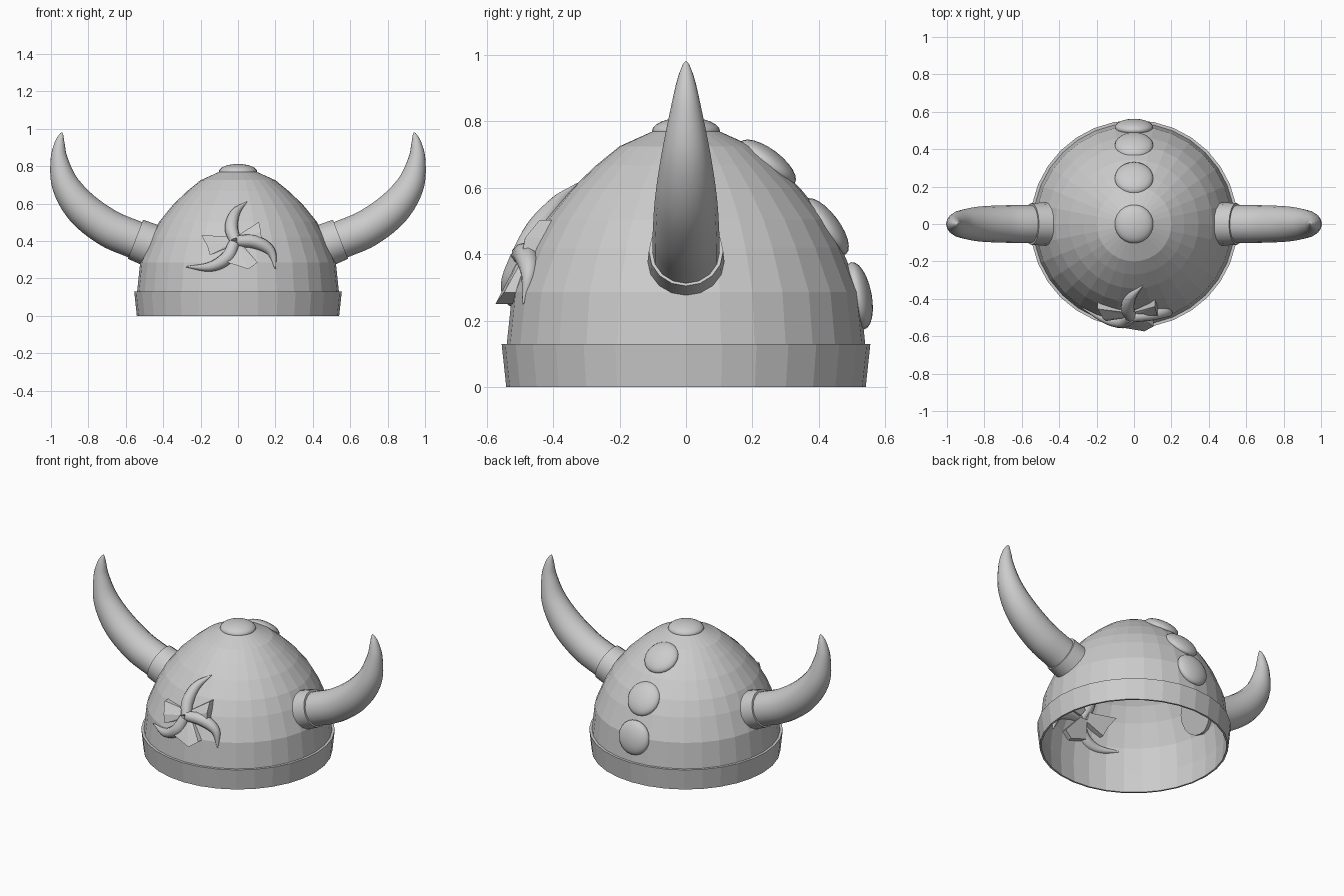
import bpy, bmesh, math
from mathutils import Vector

if "Cube" in bpy.data.objects:
    bpy.data.objects.remove(bpy.data.objects["Cube"])

DOME = [(.54, .125), (.523, .286), (.468, .42), (.42, .505), (.345, .597),
        (.27, .668), (.2, .725), (.1, .77), (0, .785)]


def finish(bm, name, smooth=None):
    bmesh.ops.recalc_face_normals(bm, faces=bm.faces)
    me = bpy.data.meshes.new(name)
    bm.to_mesh(me)
    bm.free()
    ob = bpy.data.objects.new(name, me)
    bpy.context.collection.objects.link(ob)
    if smooth:
        bpy.ops.object.select_all(action='DESELECT')
        bpy.context.view_layer.objects.active = ob
        ob.select_set(True)
        bpy.ops.object.shade_smooth_by_angle(angle=math.radians(smooth))
    return ob


def lathe(name, profile, sides=32, closed=False):
    bm = bmesh.new()
    vs = [bm.verts.new((r, 0, z)) for r, z in profile]
    pairs = list(zip(vs, vs[1:])) + ([(vs[-1], vs[0])] if closed else [])
    es = [bm.edges.new(p) for p in pairs]
    bmesh.ops.spin(bm, geom=vs + es, axis=(0, 0, 1), cent=(0, 0, 0),
                   steps=sides, angle=math.tau)
    bmesh.ops.remove_doubles(bm, verts=bm.verts, dist=1e-4)
    return finish(bm, name)


def spline(pts, t):
    # Catmull-Rom through tuples of any length
    i = min(int(t), len(pts) - 2)
    f = t - i
    p1, p2 = pts[i], pts[i + 1]
    p0 = pts[i - 1] if i else [2 * a - b for a, b in zip(p1, p2)]
    p3 = pts[i + 2] if i + 2 < len(pts) else [2 * b - a for a, b in zip(p1, p2)]
    return [.5 * (2 * b + (c - a) * f + (2 * a - 5 * b + 4 * c - d) * f * f
            + (3 * b - a - 3 * c + d) * f ** 3) for a, b, c, d in zip(p0, p1, p2, p3)]


def tube(name, pts, sides=16, steps=5, up=(0, 1, 0), smooth=40):
    # pts are (x, y, z, radius)
    n = (len(pts) - 1) * steps
    rows = [spline(pts, k / steps) for k in range(n + 1)]
    bm = bmesh.new()
    rings = []
    for k, row in enumerate(rows):
        c = Vector(row[:3])
        d = (Vector(rows[min(k + 1, n)][:3]) - Vector(rows[max(k - 1, 0)][:3])).normalized()
        a = (Vector(up) - d * d.dot(Vector(up))).normalized()
        b = d.cross(a)
        rings.append([bm.verts.new(c + max(row[3], .002) * (a * math.cos(q) + b * math.sin(q)))
                      for q in (math.tau * j / sides for j in range(sides))])
    for r0, r1 in zip(rings, rings[1:]):
        for j in range(sides):
            bm.faces.new((r0[j], r0[j - 1], r1[j - 1], r1[j]))
    bm.faces.new(rings[0])
    bm.faces.new(rings[-1])
    return finish(bm, name, smooth)


def dome_radius(z):
    for (r0, z0), (r1, z1) in zip(DOME, DOME[1:]):
        if z <= z1:
            return r0 + (r1 - r0) * (z - z0) / (z1 - z0)
    return 0


def on_front(x, z, off):
    # point on the front of the dome, raised by off
    return (x, -math.sqrt(max(dome_radius(z) ** 2 - x * x, 0)) - off, z)


# helmet shell and brow band
lathe("dome", DOME)
lathe("brow_band", [(.541, 0), (.555, .13), (.538, .13), (.53, 0)], closed=True)

# horns with collars
for side, s in (("left", -1), ("right", 1)):
    tube(side + "_horn", [(s * x, 0, z, r) for x, z, r in (
        (.5, .388, .1), (.57, .415, .101), (.695, .47, .1), (.83, .572, .093), (.922, .7, .074),
        (.956, .835, .047), (.954, .92, .028), (.945, .966, .012), (.941, .981, .002))])
    tube(side + "_horn_collar", [(s * .455, 0, .373, .116), (s * .548, 0, .409, .112)], 16, 1)

# domed studs on the crown and down the back
for i, (y, z, ny, nz) in enumerate(((0, .77, 0, 1), (.245, .675, .6, .8),
                                    (.42, .483, .8, .6), (.517, .275, .98, .19))):
    bpy.ops.mesh.primitive_uv_sphere_add(segments=24, ring_count=12, radius=1, location=(0, y, z),
                                         rotation=(-math.atan2(ny, nz), 0, 0))
    ob = bpy.context.object
    ob.name = "stud_%d" % i
    ob.scale = (.103, .103, .042)
    bpy.ops.object.shade_smooth_by_angle()

# curved claws of the front ornament
claws = [[(-.015, .40), (-.035, .47), (-.015, .55), (.048, .612)],
         [(-.02, .39), (-.06, .31), (-.15, .262), (-.28, .262)],
         [(-.01, .40), (.09, .395), (.175, .345), (.2, .25)]]
for i, path in enumerate(claws):
    tube("claw_%d" % i, [on_front(x, z, o) + (r,) for (x, z), o, r in
                         zip(path, (.02, .012, .005, .003), (.03, .036, .026, .002))],
         10, 5, (.1, 1, .2))

# folded wedge petals between the claws
petals = [[(.0, .43), (.112, .503), (.122, .45), (.128, .40), (.02, .395)],
          [(.02, .385), (.105, .285), (.055, .25), (-.055, .285), (-.03, .385)],
          [(-.03, .375), (-.15, .325), (-.165, .375), (-.195, .43), (-.03, .425)]]
for i, outline in enumerate(petals):
    bm = bmesh.new()
    top = [bm.verts.new(on_front(x, z, o)) for (x, z), o in
           zip(outline, (.01, .035, .05, .035, .01))]
    low = [bm.verts.new(on_front(x, z, -.03)) for x, z in outline]
    mid = bm.verts.new(on_front(-.015, .40, .02))
    for a, b in zip(range(5), (1, 2, 3, 4, 0)):
        bm.faces.new((top[a], top[b], mid))
        bm.faces.new((top[a], top[b], low[b], low[a]))
    bm.faces.new(low)
    finish(bm, "petal_%d" % i)
